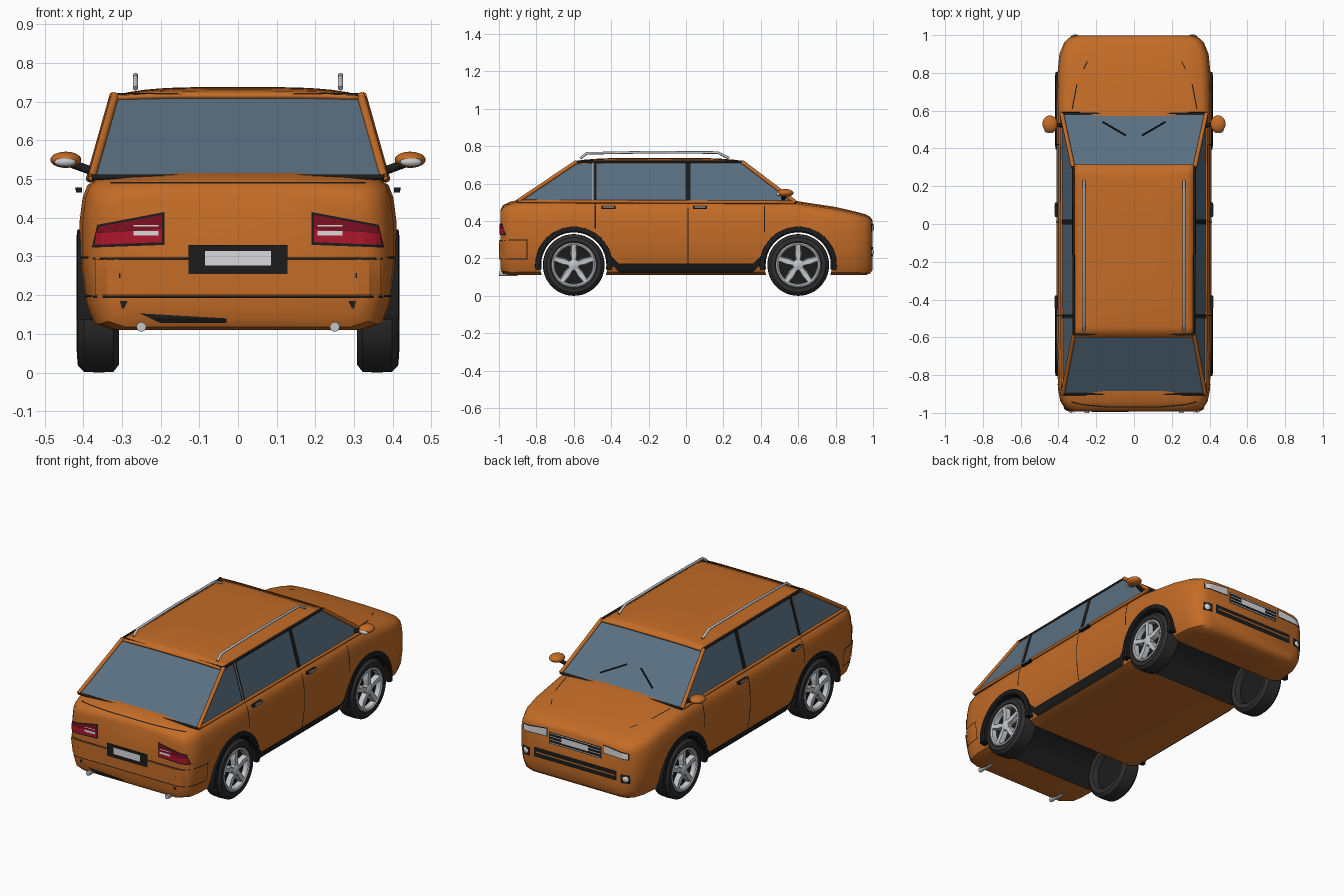
import bpy, bmesh
from math import sin, cos, pi, radians
from mathutils import Vector, Matrix
from mathutils.bvhtree import BVHTree

if "Cube" in bpy.data.objects:
    bpy.data.objects.remove(bpy.data.objects["Cube"])


def material(name, rgb, rough=0.5):
    m = bpy.data.materials.new(name)
    m.use_nodes = True
    m.diffuse_color = (*rgb, 1)
    b = m.node_tree.nodes["Principled BSDF"]
    b.inputs["Base Color"].default_value = (*rgb, 1)
    b.inputs["Roughness"].default_value = rough
    return m


ORANGE = material("orange paint", (0.55, 0.15, 0.02))
GLASS = material("blue grey glass", (0.10, 0.16, 0.22))
BLACK = material("black trim", (0.012, 0.012, 0.012))
RUBBER = material("tyre rubber", (0.028, 0.028, 0.028))
SILVER = material("silver metal", (0.55, 0.57, 0.60))
RED = material("red lamp", (0.42, 0.008, 0.025))
DARK_RED = material("dark red lamp", (0.20, 0.005, 0.015))
WHITE = material("pale plate", (0.70, 0.70, 0.72))


def finish(name, bm, mat, smooth=True):
    bmesh.ops.recalc_face_normals(bm, faces=bm.faces)
    me = bpy.data.meshes.new(name)
    bm.to_mesh(me)
    bm.free()
    ob = bpy.data.objects.new(name, me)
    bpy.context.collection.objects.link(ob)
    me.materials.append(mat)
    if smooth:
        shade(ob)
    return ob


def shade(ob):
    bpy.ops.object.select_all(action='DESELECT')
    ob.select_set(True)
    bpy.context.view_layer.objects.active = ob
    bpy.ops.object.shade_smooth_by_angle(angle=radians(38))


def loft(name, rings, mat, closed=False, smooth=True):
    """Skin a list of equal point rings."""
    bm = bmesh.new()
    vs = [[bm.verts.new(p) for p in r] for r in rings]
    n = len(vs[0])
    pairs = list(zip(vs, vs[1:])) + ([(vs[-1], vs[0])] if closed else [])
    for a, b in pairs:
        for i in range(n):
            bm.faces.new((a[i], a[(i + 1) % n], b[(i + 1) % n], b[i]))
    if not closed:
        bm.faces.new(vs[0])
        bm.faces.new(vs[-1])
    return finish(name, bm, mat, smooth)


def box(name, centre, size, mat):
    bm = bmesh.new()
    bmesh.ops.create_cube(bm, size=1, matrix=Matrix.Translation(centre) @ Matrix.Diagonal((*size, 1)))
    return finish(name, bm, mat, False)


def ball(name, centre, radii, mat):
    bm = bmesh.new()
    bmesh.ops.create_uvsphere(bm, u_segments=24, v_segments=14, radius=1,
                              matrix=Matrix.Translation(centre) @ Matrix.Diagonal((*radii, 1)))
    return finish(name, bm, mat)


def tube(name, points, radius, mat):
    cu = bpy.data.curves.new(name, 'CURVE')
    cu.dimensions = '3D'
    cu.bevel_depth, cu.bevel_resolution, cu.use_fill_caps = radius, 2, True
    sp = cu.splines.new('POLY')
    sp.points.add(len(points) - 1)
    for q, p in zip(sp.points, points):
        q.co = (*p, 1)
    cu.materials.append(mat)
    ob = bpy.data.objects.new(name, cu)
    bpy.context.collection.objects.link(ob)
    return ob


# Lower body: stations of y, half width, bottom, top
stations = [(-.992, .33, .14, .46), (-.978, .365, .118, .485), (-.94, .39, .11, .503),
            (-.88, .402, .11, .517), (-.6, .41, .11, .517), (-.3, .41, .11, .517),
            (0, .41, .11, .517), (.3, .41, .11, .517), (.55, .41, .11, .514), (.62, .41, .11, .502),
            (.8, .405, .11, .475), (.9, .395, .11, .452), (.96, .37, .11, .436),
            (.985, .345, .12, .422), (.998, .31, .14, .402)]
half = [(.4, 0), (.8, 0), (.92, .04), (.97, .17), (1, .42), (1, .68), (.98, .84),
        (.95, .92), (.88, .965), (.7, .985), (.35, 1)]
section = half + [(-x, z) for x, z in reversed(half)]
body = loft("body_shell", [[(w * x, y, b + (t - b) * z) for x, z in section] for y, w, b, t in stations], ORANGE)

# Wheel wells cut right across
AXLES, HUB_Z, WELL = (-.6, .6), .165, .18
for ay in AXLES:
    ring = [(ay + WELL * cos(a * pi / 32), HUB_Z + WELL * sin(a * pi / 32)) for a in range(64)]
    cutter = loft("well_cutter", [[(x, y, z) for y, z in ring] for x in (-.6, .6)], BLACK, smooth=False)
    cutter.hide_render = True
    cutter.hide_set(True)
    mod = body.modifiers.new("well", 'BOOLEAN')
    mod.operation, mod.object, mod.solver = 'DIFFERENCE', cutter, 'EXACT'
dg = bpy.context.evaluated_depsgraph_get()
cut = bpy.data.meshes.new_from_object(body.evaluated_get(dg))
body.modifiers.clear()
body.data = cut
cut.materials.clear()
cut.materials.append(ORANGE)
cut.materials.append(BLACK)
for p in cut.polygons:
    p.material_index = int(any(all(
        (cut.vertices[v].co.y - ay) ** 2 + (cut.vertices[v].co.z - HUB_Z) ** 2 < (WELL + .003) ** 2
        for v in p.vertices) for ay in AXLES))
for ob in [o for o in bpy.data.objects if o.name.startswith("well_cutter")]:
    bpy.data.objects.remove(ob)
shade(body)
bm = bmesh.new()
bm.from_mesh(cut)
tree = BVHTree.FromBMesh(bm)
bm.free()


def decal(name, corners, side, mat, lift=.003, n=12, m=4):
    """Thin patch laid on the body; side is the direction it faces."""
    d = Vector(side)
    free = [i for i in range(3) if not d[i]]
    bm = bmesh.new()
    c = [Vector(p) for p in corners]
    rows = []
    for j in range(m + 1):
        row = []
        for i in range(n + 1):
            p = c[0].lerp(c[1], i / n).lerp(c[3].lerp(c[2], i / n), j / m)
            o = d * 2
            o[free[0]], o[free[1]] = p
            hit = tree.ray_cast(o, -d)[0] or tree.find_nearest(o - d)[0]
            row.append(bm.verts.new(hit + d * lift))
        rows.append(row)
    for a, b in zip(rows, rows[1:]):
        for i in range(n):
            bm.faces.new((a[i], a[i + 1], b[i + 1], b[i]))
    bm.normal_update()
    if sum(f.normal.dot(d) for f in bm.faces) < 0:
        bmesh.ops.reverse_faces(bm, faces=bm.faces)
    me = bpy.data.meshes.new(name)
    bm.to_mesh(me)
    bm.free()
    me.materials.append(mat)
    ob = bpy.data.objects.new(name, me)
    bpy.context.collection.objects.link(ob)
    return ob


def rect(x0, x1, z0, z1):
    return [(x0, z0), (x1, z0), (x1, z1), (x0, z1)]


REAR, NOSE, UP = (0, -1, 0), (0, 1, 0), (0, 0, 1)

# Cabin glass and roof
BASE_R, BASE_F, TOP_R, TOP_F = (.378, -.9, .505), (.383, .585, .5), (.318, -.585, .716), (.322, .3, .716)


def flip(p, s):
    return (p[0] * s, p[1], p[2])


loft("cabin_glass", [[flip(r, -1), flip(r, 1), flip(f, 1), flip(f, -1)]
                     for r, f in ((BASE_R, BASE_F), (TOP_R, TOP_F))], GLASS, smooth=False)
bm = bmesh.new()
bmesh.ops.create_grid(bm, x_segments=16, y_segments=16, size=1)
for v in bm.verts:
    x, y = v.co.x, v.co.y
    v.co = (x * .322, -.143 + y * .457, .716 + .022 * (1 - x ** 4) * (1 - .8 * y ** 4))
roof = finish("roof", bm, ORANGE)
if roof.data.polygons[0].normal.z < 0:
    roof.data.flip_normals()
thick = roof.modifiers.new("thickness", 'SOLIDIFY')
thick.thickness = .012

for s, tag in ((1, "left"), (-1, "right")):
    br, bf, tr, tf = (flip(p, s) for p in (BASE_R, BASE_F, TOP_R, TOP_F))
    tube(tag + "_front_pillar", [bf, tf], .011, ORANGE)
    tube(tag + "_rear_pillar", [br, tr], .011, ORANGE)
    tube(tag + "_roof_edge", [tr, tf], .007, BLACK)
    tube(tag + "_belt_line", [br, bf], .009, ORANGE)
    # Side window posts follow the lean of the glass
    for name, y, w, mat in (("middle_post", .01, .026, BLACK), ("rear_post", -.49, .022, BLACK),
                            ("rear_post_strip", -.497, .006, SILVER)):
        o = .006 if mat == SILVER else .003
        loft(f"{tag}_{name}", [[(s * (x + dx), y + dy, z) for dx, dy in
             ((-.01, -w / 2), (o, -w / 2), (o, w / 2), (-.01, w / 2))]
             for x, z in ((.38, .505), (.32, .714))], mat, smooth=False)
    # Roof rail
    tube(tag + "_roof_rail", [(s * .265, y, z) for y, z in
         ((-.565, .735), (-.53, .762), (-.2, .768), (.17, .766), (.23, .735))], .007, SILVER)
    # Wiper
    tube(tag + "_wiper", [(s * x, y, .503 + (.585 - y) * .758 + .006)
                          for x, y in ((.165, .54), (.045, .47))], .004, BLACK)
    # Mirror
    tube(tag + "_mirror_arm", [(s * .375, .52, .52), (s * .43, .53, .54)], .011, BLACK)
    ball(tag + "_mirror_shell", (s * .445, .53, .55), (.04, .045, .021), ORANGE)
    ball(tag + "_mirror_glass", (s * .447, .495, .544), (.028, .014, .012), SILVER)
    # Side trim, seams and handles
    side = (s, 0, 0)
    decal(tag + "_sill", rect(-.43, .43, .125, .172), side, BLACK, .006)
    for y, z0, z1 in ((.01, .17, .49), (.42, .34, .48), (-.485, .36, .49)):
        decal(tag + "_door_seam", rect(y - .003, y + .003, z0, z1), side, BLACK, m=10, n=1)
    for x0, x1, z0, z1 in ((-.95, -.85, .295, .3), (-.95, -.85, .195, .2), (-.853, -.848, .195, .3)):
        decal(tag + "_bumper_seam", rect(x0, x1, z0, z1), side, BLACK)
    for y in (-.415, .075):
        box(tag + "_handle", (s * .411, y, .472), (.016, .075, .014), BLACK)
        box(tag + "_handle_grip", (s * .417, y, .475), (.01, .06, .007), SILVER)
    # Bonnet seams
    for (xa, ya), (xb, yb) in (((.33, .61), (.305, .74)), ((.27, .82), (.25, .86))):
        decal(tag + "_bonnet_seam", [(s * xa, ya), (s * xb, yb), (s * xb + .006, yb), (s * xa + .006, ya)],
              UP, BLACK, m=1)
    # Tail lamp
    lamp = [(.19, .33), (.378, .323), (.364, .382), (.19, .415)]
    decal(tag + "_lamp_surround", [(s * x, z) for x, z in lamp], REAR, BLACK)
    decal(tag + "_lamp_lower", [(s * x, z) for x, z in
          ((.196, .337), (.372, .33), (.368, .36), (.196, .372))], REAR, RED, .006)
    decal(tag + "_lamp_upper", [(s * x, z) for x, z in
          ((.196, .373), (.368, .361), (.36, .377), (.196, .408))], REAR, DARK_RED, .006)
    for z0, z1 in ((.354, .366), (.378, .382)):
        decal(tag + "_reverse_lamp", rect(s * .205, s * .27, z0, z1), REAR, WHITE, .009)
    decal(tag + "_rear_vent", [(s * .285, .185), (s * .305, .185), (s * .3, .165), (s * .295, .165)], REAR, BLACK)
    decal(tag + "_reflector", rect(s * .304, s * .308, .245, .257), REAR, BLACK, .012)
    tube(tag + "_exhaust", [(s * .25, -.9, .118), (s * .25, -1, .118)], .013, SILVER)
    # Head lamp and fog lamp
    decal(tag + "_head_lamp_surround", [(s * x, z) for x, z in
          ((.175, .35), (.335, .345), (.335, .382), (.175, .4))], NOSE, BLACK)
    decal(tag + "_head_lamp", [(s * x, z) for x, z in
          ((.18, .355), (.33, .35), (.33, .378), (.18, .395))], NOSE, WHITE, .006)
    decal(tag + "_fog_surround", rect(s * .285, s * .34, .21, .26), NOSE, BLACK)
    ball(tag + "_fog_lamp", (s * .312, .992, .235), (.021, .012, .021), WHITE)

# Tail details
decal("rear_bumper", rect(-.37, .37, .2, .292), REAR, ORANGE, .009, n=24)
for z in (.196, .295):
    decal("rear_bumper_seam", rect(-.375, .375, z - .003, z + .003), REAR, BLACK, .005, n=24, m=1)
decal("tailgate_seam", rect(-.33, .33, .489, .492), REAR, BLACK, n=24, m=1)
decal("plate_recess", rect(-.128, .128, .255, .33), REAR, BLACK, .011)
decal("rear_plate", rect(-.085, .085, .277, .314), REAR, WHITE, .014)
decal("rear_lower_slot", [(-.255, .153), (-.2, .128), (-.03, .128), (-.03, .14)], REAR, BLACK)
tube("rear_glass_edge", [flip(TOP_R, -1), TOP_R], .006, BLACK)
tube("rear_glass_sill", [flip(BASE_R, -1), BASE_R], .007, BLACK)
tube("windscreen_sill", [flip(BASE_F, -1), BASE_F], .007, BLACK)

# Nose details
decal("grille", rect(-.165, .165, .315, .382), NOSE, BLACK)
for k in range(4):
    z = .32 + k * .018
    decal("grille_bar", rect(-.16, .16, z, z + .004), NOSE, SILVER, .005, m=1)
decal("front_plate", rect(-.085, .085, .335, .368), NOSE, WHITE, .009)
decal("lower_intake", rect(-.26, .26, .215, .27), NOSE, BLACK)
decal("intake_bar", rect(-.25, .25, .24, .247), NOSE, ORANGE, .006, m=1)


def circle(ax, x, r, s, n=48):
    return [(s * x, ax + r * cos(2 * pi * k / n), HUB_Z + r * sin(2 * pi * k / n)) for k in range(n)]


# Wheels and arch trims
for s, tag in ((1, "left"), (-1, "right")):
    for ay, end in zip(AXLES, ("rear", "front")):
        part = f"{tag}_{end}_"
        loft(part + "tyre", [circle(ay, x, r, s) for x, r in
             ((.33, .11), (.312, .118), (.308, .145), (.322, .163), (.36, .165), (.398, .163),
              (.414, .147), (.416, .125), (.408, .114), (.39, .11))], RUBBER, closed=True)
        loft(part + "brake_disc", [circle(ay, x, .112, s) for x in (.34, .385)], BLACK)
        loft(part + "rim", [circle(ay, x, r, s) for x, r in
             ((.385, .117), (.414, .119), (.417, .112), (.412, .104), (.385, .1))], SILVER, closed=True)
        loft(part + "hub", [circle(ay, x, r, s) for x, r in ((.385, .03), (.41, .03), (.417, .02))], SILVER)
        for k in range(5):
            a = pi / 2 + k * 2 * pi / 5
            rings = [[(s * x, ay + r * cos(a) - t * sin(a), HUB_Z + r * sin(a) + t * cos(a))
                      for x, t in ((.385, -w), (.385, w), (xo, w * .7), (xo, -w * .7))]
                     for r, w, xo in ((.015, .013, .414), (.06, .02, .411), (.11, .015, .414))]
            loft(part + "spoke", rings, SILVER, smooth=False)
        rings = []
        for k in range(33):
            a = radians(-8 + 196 * k / 32)
            rings.append([(s * x, ay + r * cos(a), HUB_Z + r * sin(a)) for x, r in
                          ((.375, .174), (.413, .174), (.418, .182), (.415, .205), (.375, .207))])
        loft(part + "arch_trim", rings, BLACK)
